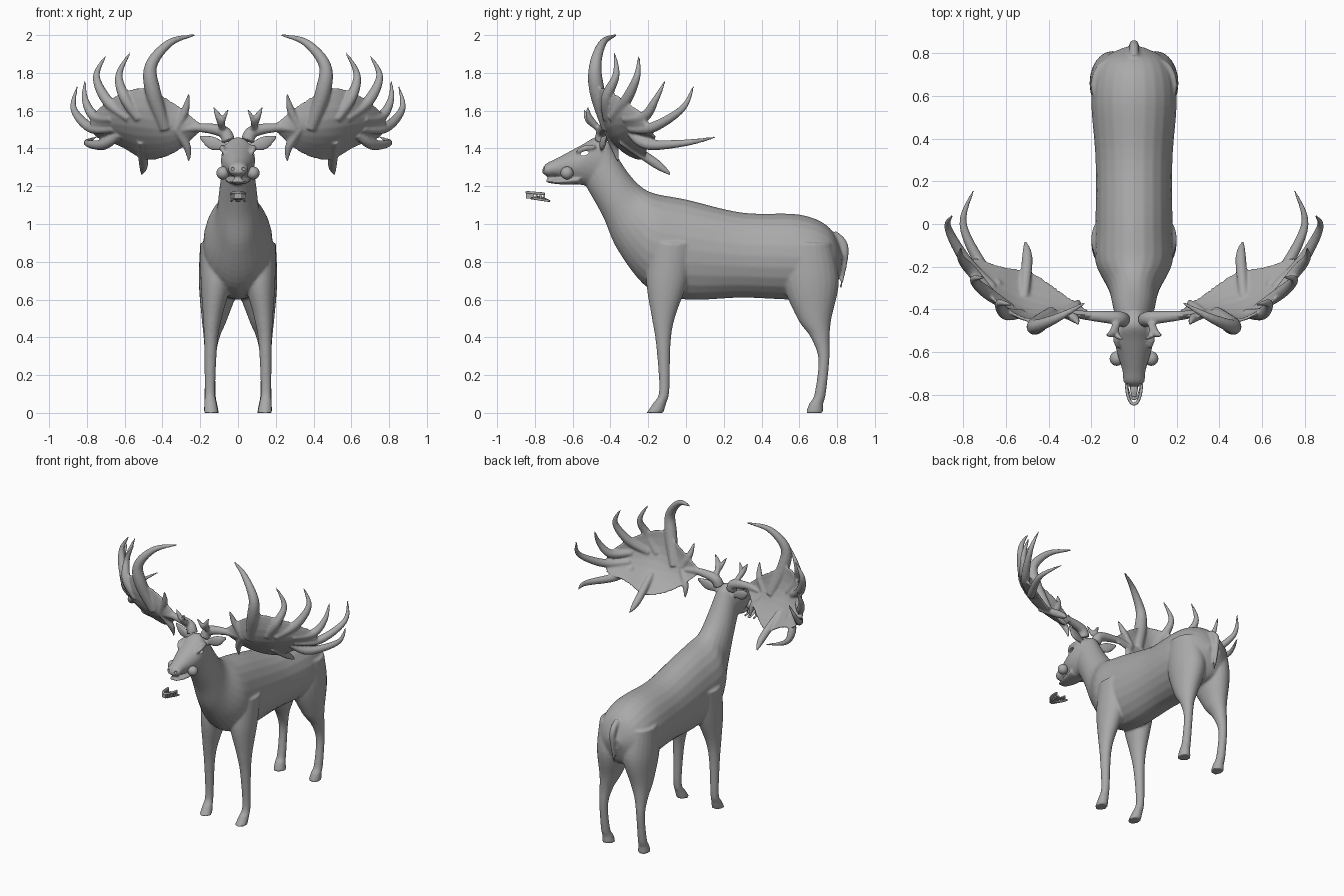
import bpy, bmesh, math
from mathutils import Vector as V, Matrix

cube = bpy.data.objects.get("Cube")
if cube:
    bpy.data.objects.remove(cube, do_unlink=True)

shade = (.4, .4, .4, 1)
grey = bpy.data.materials.new("plain grey")
grey.use_nodes = True
grey.diffuse_color = shade
grey.node_tree.nodes["Principled BSDF"].inputs["Base Color"].default_value = shade


def spline(rows, steps=6):
    """Smooth curve through rows of equal-length numbers."""
    curve = []
    last = len(rows) - 1
    for i in range(last):
        quad = rows[max(i - 1, 0)], rows[i], rows[i + 1], rows[min(i + 2, last)]
        for k in range(steps):
            t = k / steps
            curve.append([b + t * ((c - a) + t * ((2 * a - 5 * b + 4 * c - d)
                                                  + t * (3 * b - a - 3 * c + d))) / 2
                          for a, b, c, d in zip(*quad)])
    return curve + [list(rows[last])]


def skin(bm, rings, mirror=False):
    """Join rings of points into a closed skin, on one side or both."""
    for sign in ((1, -1) if mirror else (1,)):
        loops = [[bm.verts.new((p.x * sign, p.y, p.z)) for p in ring] for ring in rings]
        faces = [bm.faces.new(loops[0]), bm.faces.new(loops[-1])]
        for low, high in zip(loops, loops[1:]):
            for i in range(len(low)):
                faces.append(bm.faces.new((low[i - 1], low[i], high[i], high[i - 1])))
        bmesh.ops.recalc_face_normals(bm, faces=faces)


def oval(centre, a, b, count=24):
    turns = [math.tau * i / count for i in range(count)]
    return [centre + a * math.cos(t) + b * math.sin(t) for t in turns]


def trunk(bm, rows):
    """Rows: top y, top z, bottom y, bottom z, half width."""
    rings = []
    for top_y, top_z, low_y, low_z, width in spline(rows):
        top, low = V((0, top_y, top_z)), V((0, low_y, low_z))
        rings.append(oval((top + low) / 2, (top - low) / 2, V((width, 0, 0))))
    skin(bm, rings)


def leg(bm, rows):
    """Rows: height, centre y, half depth; thicker parts are wider and sit further in."""
    rings = []
    for height, y, depth in spline(rows):
        width = .01 + .65 * depth
        rings.append(oval(V((.165 - .6 * width, y, height)), V((0, depth, 0)), V((width, 0, 0))))
    skin(bm, rings, True)


def tube(bm, points, radii, mirror=True, flat=1, side=(0, 0, 1)):
    """Round or flattened tube whose cross-section is carried along the path."""
    rows = spline([(*p, r) for p, r in zip(points, radii)])
    centres = [V(row[:3]) for row in rows]
    rings, a = [], V(side)
    for i, centre in enumerate(centres):
        along = (centres[min(i + 1, len(rows) - 1)] - centres[max(i - 1, 0)]).normalized()
        a = (a - along * a.dot(along)).normalized()
        radius = rows[i][3]
        rings.append(oval(centre, a * radius, along.cross(a) * radius * flat, 12))
    skin(bm, rings, mirror)


def tine(bm, radius, *points):
    """Tube that swells from its root, then tapers to a point."""
    last = len(points) - 1
    radii = [radius * (1.1 - (i / last) ** 1.6) + .002 for i in range(last + 1)]
    radii[0] = radius * .75
    tube(bm, points, radii)


def finish(name, bm, voxel=0, smooth=True):
    mesh = bpy.data.meshes.new(name)
    bm.to_mesh(mesh)
    bm.free()
    mesh.materials.append(grey)
    for face in mesh.polygons:
        face.use_smooth = smooth
    ob = bpy.data.objects.new(name, mesh)
    bpy.context.collection.objects.link(ob)
    if voxel:
        fuse = ob.modifiers.new("fuse", 'REMESH')
        fuse.mode, fuse.voxel_size, fuse.use_smooth_shade = 'VOXEL', voxel, True
        soften = ob.modifiers.new("soften", 'SMOOTH')
        soften.factor, soften.iterations = .5, 4
    return ob


# Torso and neck
body = bmesh.new()
trunk(body, [(.83, .84, .82, .76, .05), (.76, .98, .76, .63, .16), (.6, 1.05, .6, .6, .2),
             (.3, 1.06, .3, .61, .18), (0, 1.13, 0, .6, .18), (-.16, 1.16, -.2, .66, .18),
             (-.24, 1.2, -.36, .86, .12), (-.32, 1.29, -.44, 1.04, .1), (-.41, 1.44, -.53, 1.2, .08)])

# Head and lower jaw
trunk(body, [(-.4, 1.42, -.5, 1.2, .08), (-.47, 1.46, -.57, 1.21, .09), (-.55, 1.42, -.61, 1.23, .085),
             (-.68, 1.35, -.69, 1.25, .055), (-.74, 1.32, -.73, 1.25, .05), (-.76, 1.29, -.76, 1.27, .03)])
trunk(body, [(-.56, 1.26, -.57, 1.21, .07), (-.67, 1.24, -.67, 1.21, .055), (-.74, 1.235, -.74, 1.22, .03)])

# Brows, ears and tail
tube(body, [(.075, -.58, 1.38), (.083, -.54, 1.4), (.08, -.48, 1.41)], [.008, .016, .01])
tube(body, [(.07, -.45, 1.41), (.14, -.44, 1.43), (.21, -.42, 1.47)], [.02, .037, .004], flat=.4)
tube(body, [(0, .78, .95), (0, .84, .87), (0, .82, .66)], [.02, .022, .006], False, side=(1, 0, 0))

# Front and hind legs with hooves
leg(body, [(.9, -.07, .12), (.7, -.1, .11), (.5, -.12, .06), (.36, -.12, .038),
           (.12, -.115, .027), (.05, -.14, .035), (0, -.165, .045)])
leg(body, [(.9, .65, .12), (.7, .66, .15), (.5, .68, .09), (.4, .71, .05),
           (.28, .73, .029), (.1, .71, .03), (.05, .69, .037), (0, .68, .046)])
elk = finish("body", body, .008)

# Eye sockets and nostrils, cut from the head
holes = bmesh.new()
place = Matrix.Translation((0, -.537, 1.374)) @ Matrix.Rotation(math.radians(15), 4, 'X')
almond = Matrix.Diagonal((1, .023, .011, 1)) @ Matrix.Rotation(math.pi / 2, 4, 'Y')
bmesh.ops.create_cone(holes, cap_ends=True, segments=20, radius1=1, radius2=1, depth=.4,
                      matrix=place @ almond)
for sign in (1, -1):
    bmesh.ops.create_uvsphere(holes, u_segments=12, v_segments=8, radius=.011,
                              matrix=Matrix.Translation((sign * .03, -.757, 1.293)))
cutter = finish("socket_cutter", holes, smooth=False)
cutter.hide_render = True
cutter.hide_set(True)
cut = elk.modifiers.new("sockets", 'BOOLEAN')
cut.operation, cut.object, cut.solver = 'DIFFERENCE', cutter, 'EXACT'

# Antler palms: cupped plates between a lower and an upper edge
edges = spline([(.2, -.42, 1.49, .2, -.43, 1.53), (.33, -.33, 1.38, .34, -.43, 1.64),
                (.48, -.23, 1.34, .5, -.45, 1.72), (.62, -.2, 1.41, .66, -.35, 1.67),
                (.75, -.16, 1.46, .78, -.21, 1.57)])
outward = V((.5, -.85, -.2)).normalized()


def palm(along, across, side=0):
    row = edges[round(along * (len(edges) - 1))]
    low, high = V(row[:3]), V(row[3:])
    arch = math.sin(math.pi * across)
    depth = .16 * (high - low).length * arch + side * (.006 + .007 * arch)
    return low.lerp(high, across) + outward * depth


antlers = bmesh.new()
steps = [k / 8 for k in range(9)]
skin(antlers, [[palm(i / (len(edges) - 1), v, 1) for v in steps]
               + [palm(i / (len(edges) - 1), v, -1) for v in reversed(steps)]
               for i in range(len(edges))], True)

# Antler beams and brow tines
tube(antlers, [(.05, -.45, 1.44), (.08, -.44, 1.49), (.2, -.43, 1.51), (.3, -.42, 1.5)],
     [.036, .033, .024, .016])
tine(antlers, .022, (.075, -.45, 1.49), (.1, -.51, 1.56), (.13, -.52, 1.62))
tine(antlers, .017, (.085, -.47, 1.51), (.08, -.52, 1.55), (.05, -.54, 1.61))

# Palm tines, from the inner top round to the inner bottom
tine(antlers, .04, palm(.3, .5), (.45, -.47, 1.7), (.46, -.48, 1.84), (.36, -.44, 1.96), (.23, -.37, 2))
tine(antlers, .03, palm(.5, .6), (.6, -.42, 1.67), (.63, -.37, 1.79), (.57, -.38, 1.91))
tine(antlers, .03, palm(.6, .6), (.69, -.32, 1.65), (.75, -.26, 1.78), (.7, -.25, 1.89))
tine(antlers, .028, palm(.75, .6), (.76, -.22, 1.57), (.81, -.16, 1.66), (.81, -.11, 1.76))
tine(antlers, .028, palm(.75, .4), (.78, -.18, 1.51), (.87, -.02, 1.61), (.85, .04, 1.73))
tine(antlers, .028, palm(.7, .3), (.71, -.2, 1.42), (.8, 0, 1.43), (.75, .16, 1.46))
tine(antlers, .03, palm(.5, .3), (.5, -.16, 1.32), (.51, -.08, 1.26))
tine(antlers, .025, palm(.2, .5), (.27, -.38, 1.41), (.26, -.36, 1.33))
tine(antlers, .025, palm(.2, .5), (.28, -.44, 1.6), (.26, -.47, 1.69))
finish("antlers", antlers, .007)

# Eyeballs beside the jaw
eyes = bmesh.new()
for sign in (1, -1):
    bmesh.ops.create_uvsphere(eyes, u_segments=24, v_segments=16, radius=.034,
                              matrix=Matrix.Translation((sign * .08, -.63, 1.27)))
finish("eyeballs", eyes)

# Loose teeth: two gum arches, a tongue and a row of teeth
arch = [(.035 * math.cos(math.pi * k / 14), -.75 - .093 * math.sin(math.pi * k / 14)) for k in range(15)]
gums = bmesh.new()
tube(gums, [(x, y, 1.1 - .08 * y) for x, y in arch], [.007] * 15, False)
tube(gums, [(x, y + .025, 1.01 - .15 * y) for x, y in arch], [.006] * 15, False)
tube(gums, [(0, -.81, 1.14), (0, -.77, 1.14), (0, -.72, 1.12)], [.01, .018, .012], False, .4, (1, 0, 0))
finish("gums", gums)
teeth = bmesh.new()
for x, y in arch:
    bmesh.ops.create_cube(teeth, size=1, matrix=Matrix.Translation((x, y, 1.15))
                          @ Matrix.Diagonal((.009, .009, .03, 1)))
finish("teeth", teeth, smooth=False)
